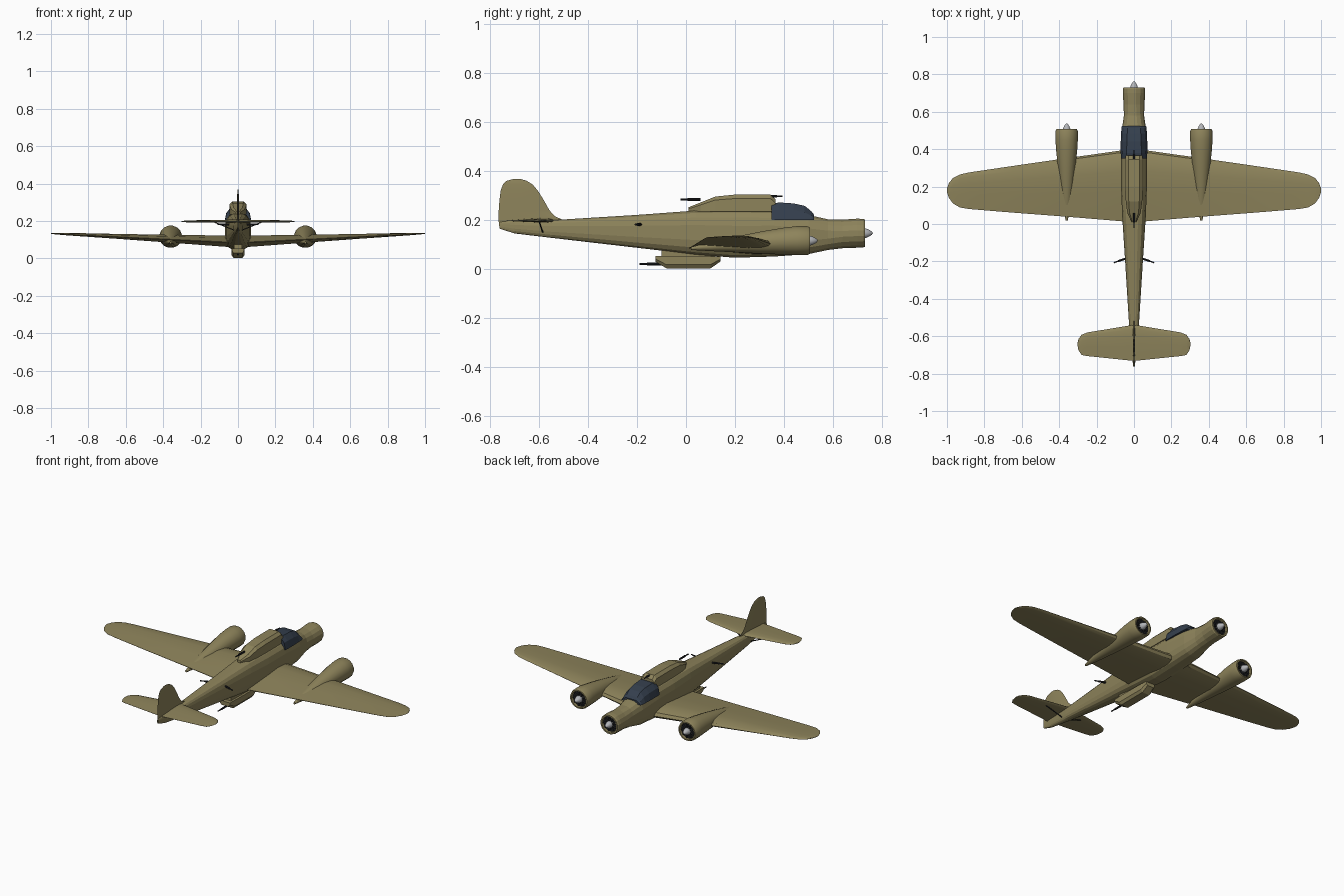
import bpy, bmesh, math
from mathutils import Vector

if "Cube" in bpy.data.objects:
    bpy.data.objects.remove(bpy.data.objects["Cube"])


def material(name, r, g, b):
    m = bpy.data.materials.new(name)
    m.diffuse_color = (r, g, b, 1)
    m.use_nodes = True
    m.node_tree.nodes["Principled BSDF"].inputs["Base Color"].default_value = m.diffuse_color
    return m


OLIVE = material("olive", 0.27, 0.23, 0.105)
GLASS = material("glass", 0.035, 0.05, 0.075)
DARK = material("gunmetal", 0.015, 0.016, 0.018)
STEEL = material("steel", 0.45, 0.46, 0.48)


def loft(name, rings, mat, angle=None):
    """Skin a list of equal-length point rings and cap both ends."""
    bm = bmesh.new()
    vs = [[bm.verts.new(p) for p in r] for r in rings]
    n = len(rings[0])
    for a, b in zip(vs, vs[1:]):
        for i in range(n):
            j = (i + 1) % n
            bm.faces.new((a[i], a[j], b[j], b[i]))
    bm.faces.new(vs[0])
    bm.faces.new(vs[-1])
    bmesh.ops.remove_doubles(bm, verts=bm.verts, dist=1e-5)
    bmesh.ops.recalc_face_normals(bm, faces=bm.faces)
    me = bpy.data.meshes.new(name)
    bm.to_mesh(me)
    bm.free()
    me.materials.append(mat)
    ob = bpy.data.objects.new(name, me)
    bpy.context.collection.objects.link(ob)
    if angle:
        bpy.context.view_layer.objects.active = ob
        ob.select_set(True)
        bpy.ops.object.shade_smooth_by_angle(angle=math.radians(angle))
        ob.select_set(False)
    return ob


def oval(y, w, z0, z1, e=2.0, cx=0.0, n=16):
    """Rounded cross-section at y; larger e is boxier."""
    pts = []
    for i in range(n):
        t = 2 * math.pi * (i + 0.5) / n
        c, s = math.cos(t), math.sin(t)
        pts.append((cx + w * math.copysign(abs(c) ** (2 / e), c), y,
                    (z0 + z1) / 2 + (z1 - z0) / 2 * math.copysign(abs(s) ** (2 / e), s)))
    return pts


def hexa(y, wb, wm, wt, zb, zm, zt):
    """Six-cornered cross-section: bottom, shoulder and top half-widths."""
    return [(-wb, y, zb), (wb, y, zb), (wm, y, zm), (wt, y, zt), (-wt, y, zt), (-wm, y, zm)]


def rod(name, a, b, r, mat, r2=None, n=8):
    a, b = Vector(a), Vector(b)
    q = (b - a).to_track_quat('Z', 'Y')
    ring = lambda p, rad: [p + q @ Vector((rad * math.cos(2 * math.pi * i / n),
                                           rad * math.sin(2 * math.pi * i / n), 0)) for i in range(n)]
    return loft(name, [ring(a, r), ring(b, r if r2 is None else r2)], mat, 40)


# Fuselage, ending in the open nose cowl
body = [(-.762, .004, .165, .192, 2.6), (-.70, .012, .145, .2, 2.6), (-.55, .026, .127, .2, 2.8),
        (-.2, .048, .086, .222, 3), (.04, .064, .058, .24, 3), (.2, .07, .045, .242, 3),
        (.36, .07, .05, .24, 3), (.5, .066, .06, .222, 2.8), (.58, .055, .077, .204, 2.4),
        (.64, .057, .084, .203, 2), (.70, .061, .086, .207, 2), (.722, .061, .087, .206, 2),
        (.731, .057, .09, .203, 2), (.731, .048, .099, .194, 2), (.712, .046, .101, .192, 2)]
loft("fuselage", [oval(*s) for s in body], OLIVE)


def engine_face(name, cx, y, z):
    """Dark recessed disc, radial cylinders and spinner."""
    rod(name + "_disc", (cx, y, z), (cx, y + .004, z), .047, DARK, n=16)
    for k in range(9):
        t = 2 * math.pi * k / 9
        d = Vector((math.cos(t), 0, math.sin(t)))
        c = Vector((cx, y + .008, z))
        rod(name + "_cylinder", c + d * .014, c + d * .042, .006, DARK, n=6)
    loft(name + "_spinner", [oval(y + dy, r, z - r, z + r, cx=cx, n=12) for dy, r in
         ((0, .021), (.022, .02), (.036, .014), (.046, .007), (.05, .001))], STEEL, 40)


engine_face("nose_engine", 0, .713, .1465)

# Cockpit canopy
loft("canopy", [hexa(*s) for s in (
    (.35, .07, .062, .038, .2, .242, .267), (.38, .071, .063, .04, .2, .242, .272),
    (.44, .071, .062, .038, .2, .24, .268), (.485, .069, .058, .036, .2, .232, .258),
    (.512, .067, .056, .035, .2, .218, .236), (.523, .065, .054, .034, .2, .21, .222))], GLASS)

# Dorsal gun housing
loft("dorsal_housing", [hexa(*s) for s in (
    (.01, .008, .012, .008, .235, .246, .252), (.06, .036, .036, .024, .235, .262, .272),
    (.12, .044, .044, .028, .235, .282, .296), (.2, .046, .046, .03, .235, .288, .304),
    (.345, .046, .046, .03, .235, .288, .304), (.365, .044, .044, .03, .235, .27, .285))], OLIVE)

# Ventral gun tub
loft("ventral_tub", [hexa(*s) for s in (
    (-.125, .024, .033, .033, .03, .042, .054), (-.08, .024, .035, .035, .003, .018, .054),
    (.1, .024, .035, .035, .003, .018, .052), (.14, .02, .03, .03, .03, .04, .052))], OLIVE)
loft("tub_mount", [hexa(y, .022, .022, .022, .045, .06, .085) for y in (-.1, .12)], OLIVE)


def gun(name, a, b):
    """Thick jacket with a thin muzzle."""
    a, b = Vector(a), Vector(b)
    rod(name + "_jacket", a, a.lerp(b, .65), .0055, DARK)
    rod(name + "_barrel", a, b, .0035, DARK)


gun("dorsal_rear_gun", (0, .06, .284), (0, -.022, .284))
gun("dorsal_front_gun", (0, .33, .297), (0, .395, .297))
gun("ventral_gun", (0, -.1, .021), (0, -.19, .021))

# Lifting surfaces share one aerofoil: (chord fraction, thickness fraction)
FOIL = [(0, 0), (.03, .3), (.12, .52), (.3, .6), (.6, .4), (1, .03),
        (1, -.03), (.6, -.25), (.3, -.4), (.12, -.36), (.03, -.22)]


def surface(name, stations, z0, dihedral):
    """Stations are (x, leading y, trailing y, thickness), mirrored to both sides."""
    half = [(x, [(x, le + (te - le) * u, z0 + dihedral * x + th * v) for u, v in FOIL])
            for x, le, te, th in stations]
    left = [[(-p[0], p[1], p[2]) for p in r] for x, r in reversed(half) if x > 0]
    return loft(name, left + [r for _, r in half], OLIVE, 30)


surface("wing", [(0, .4, .01, .062), (.07, .393, .015, .06), (.36, .352, .039, .042),
                 (.65, .31, .061, .026), (.88, .276, .08, .015), (.93, .265, .088, .012),
                 (.968, .246, .11, .009), (.99, .218, .14, .006), (1, .19, .17, .003)], .083, .05)
surface("tailplane", [(0, -.538, -.732, .018), (.02, -.542, -.73, .017), (.25, -.58, -.706, .011),
                      (.28, -.592, -.7, .009), (.297, -.615, -.675, .006), (.302, -.635, -.65, .003)],
        .197, 0)

# Fin and rudder: outline as (height, leading y, trailing y, half thickness)
fin = [(.17, -.5, -.762, .007), (.2, -.5, -.766, .007), (.215, -.535, -.766, .0065), (.24, -.558, -.765, .006),
       (.28, -.58, -.762, .0055), (.32, -.605, -.757, .005), (.345, -.626, -.748, .004),
       (.36, -.65, -.733, .003), (.368, -.675, -.705, .0015)]
loft("fin", [[(0, le, z), (t, le + (te - le) * .3, z), (t * .6, le + (te - le) * .75, z), (0, te, z),
              (-t * .6, le + (te - le) * .75, z), (-t, le + (te - le) * .3, z)] for z, le, te, t in fin],
     OLIVE, 30)

for side, s in (("right", 1), ("left", -1)):
    # Wing engine nacelle with open cowl, tapering under the wing
    cx = .36 * s
    nac = [(.02, .006, .078, .09), (.1, .022, .073, .11), (.2, .036, .068, .132), (.3, .047, .062, .153),
           (.4, .058, .058, .17), (.45, .061, .056, .176), (.495, .061, .056, .176), (.507, .056, .061, .171),
           (.507, .048, .068, .164), (.488, .046, .07, .162)]
    loft(side + "_nacelle", [oval(y, w, a, b, cx=cx) for y, w, a, b in nac], OLIVE, 30)
    engine_face(side + "_engine", cx, .488, .116)
    # Waist gun and tailplane brace
    gun(side + "_waist_gun", (.04 * s, -.183, .182), (.108 * s, -.207, .182))
    rod(side + "_tail_brace", (.018 * s, -.585, .15), (.13 * s, -.6, .195), .003, DARK, n=6)
